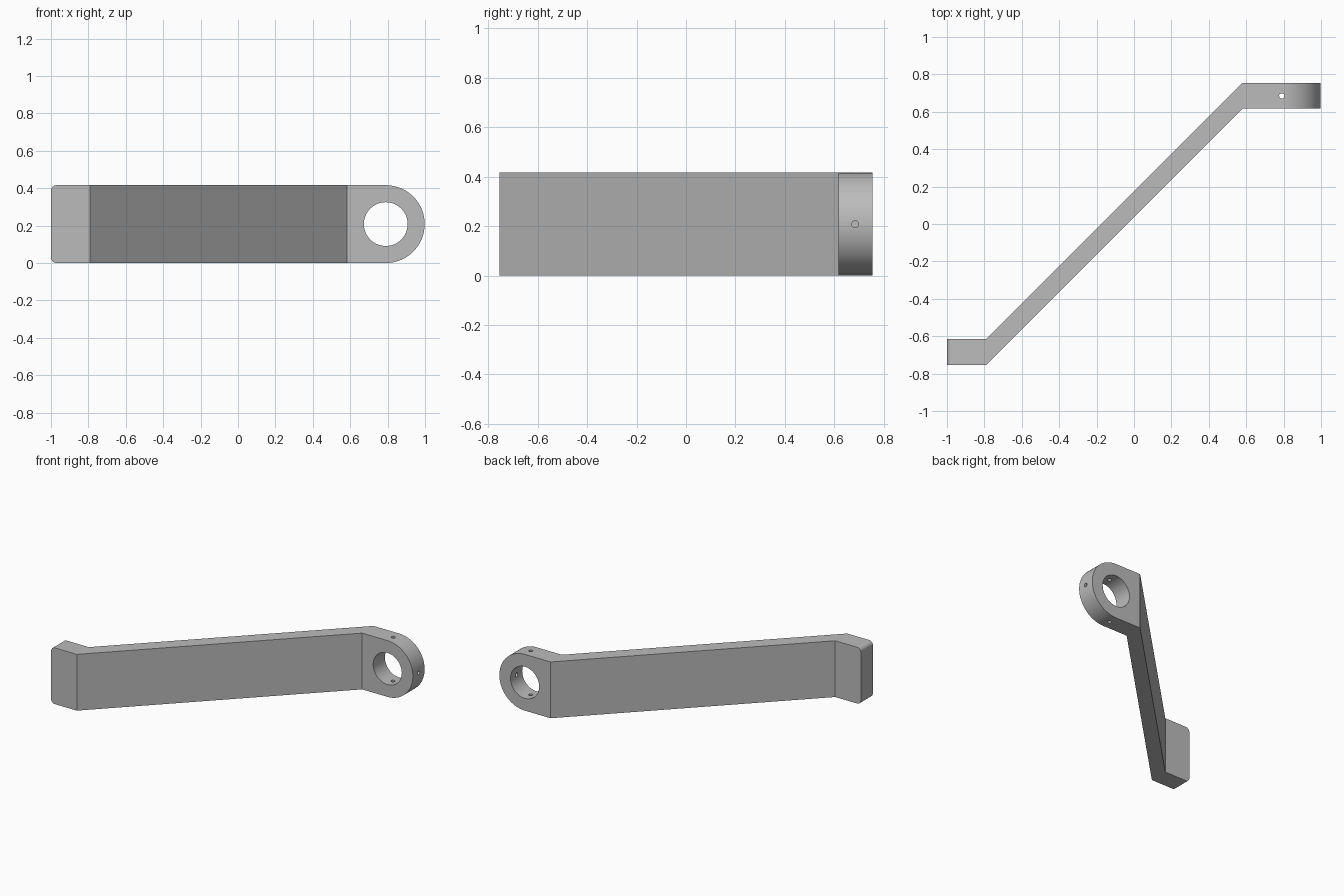
import bpy, bmesh, math
from mathutils import Matrix, Vector

if "Cube" in bpy.data.objects:
    bpy.data.objects.remove(bpy.data.objects["Cube"])

HEIGHT = 0.416
MID = HEIGHT / 2
EYE_X, EYE_Y, BORE = 0.79, 0.685, 0.117

steel = bpy.data.materials.new("grey steel")
steel.use_nodes = True
steel.diffuse_color = (0.5, 0.5, 0.5, 1)
steel.node_tree.nodes["Principled BSDF"].inputs["Base Color"].default_value = (0.5, 0.5, 0.5, 1)


def prism(name, points, offset):
    """Extrude a closed outline of 3D points along offset."""
    bm = bmesh.new()
    face = bm.faces.new([bm.verts.new(p) for p in points])
    top = bmesh.ops.extrude_face_region(bm, geom=[face])
    verts = [v for v in top["geom"] if isinstance(v, bmesh.types.BMVert)]
    bmesh.ops.translate(bm, verts=verts, vec=offset)
    bmesh.ops.recalc_face_normals(bm, faces=bm.faces)
    mesh = bpy.data.meshes.new(name)
    bm.to_mesh(mesh)
    bm.free()
    mesh.materials.append(steel)
    obj = bpy.data.objects.new(name, mesh)
    bpy.context.collection.objects.link(obj)
    return obj


def arc(x, z, radius, start, end, steps):
    """Points of an arc in the front plane, angles in degrees."""
    angles = [math.radians(start + (end - start) * i / steps) for i in range(steps + 1)]
    return [(x + radius * math.cos(a), -1, z + radius * math.sin(a)) for a in angles]


def cylinder(name, radius, start, end, sides):
    """Round cutter between two points."""
    start, end = Vector(start), Vector(end)
    turn = (end - start).to_track_quat("Z", "Y").to_matrix()
    ring = [start + turn @ Vector((radius * math.cos(a), radius * math.sin(a), 0))
            for a in (math.tau * i / sides for i in range(sides))]
    return prism(name, ring, end - start)


def cut(target, tool, operation):
    mod = target.modifiers.new(tool.name, "BOOLEAN")
    mod.object = tool
    mod.operation = operation
    mod.solver = "EXACT"
    tool.hide_render = True
    tool.hide_set(True)


# Cranked bar, bent twice in plan
plan = [(-1, -0.755), (-0.79, -0.755), (0.583, 0.618), (1.05, 0.618),
        (1.05, 0.755), (0.58, 0.755), (-0.79, -0.615), (-1, -0.615)]
arm = prism("cranked_arm", [(x, y, -0.1) for x, y in plan], (0, 0, HEIGHT + 0.2))

# Side outline: round eye at one end, softened corners at the other
outline = (arc(EYE_X, MID, MID, -90, 90, 48)
           + arc(-0.97, HEIGHT - 0.03, 0.03, 90, 180, 8)
           + arc(-0.97, 0.03, 0.03, 180, 270, 8))
cut(arm, prism("outline_cutter", outline, (0, 2, 0)), "INTERSECT")

# Bore through the eye
cut(arm, cylinder("bore_cutter", BORE, (EYE_X, 0.5, MID), (EYE_X, 0.9, MID), 64), "DIFFERENCE")

# Small set-screw holes from above, below and the end
for name, direction in (("top", (0, 0, 1)), ("bottom", (0, 0, -1)), ("end", (1, 0, 0))):
    centre, d = Vector((EYE_X, EYE_Y, MID)), Vector(direction)
    hole = cylinder(name + "_screw_cutter", 0.014, centre + d * 0.05, centre + d * 0.3, 24)
    cut(arm, hole, "DIFFERENCE")

# Bake the cuts, then shade the round parts smooth
bpy.context.view_layer.objects.active = arm
arm.select_set(True)
for mod in list(arm.modifiers):
    bpy.ops.object.modifier_apply(modifier=mod.name)
for tool in [o for o in bpy.data.objects if o.name.endswith("_cutter")]:
    bpy.data.objects.remove(tool)
bpy.ops.object.shade_smooth_by_angle(angle=math.radians(30))
